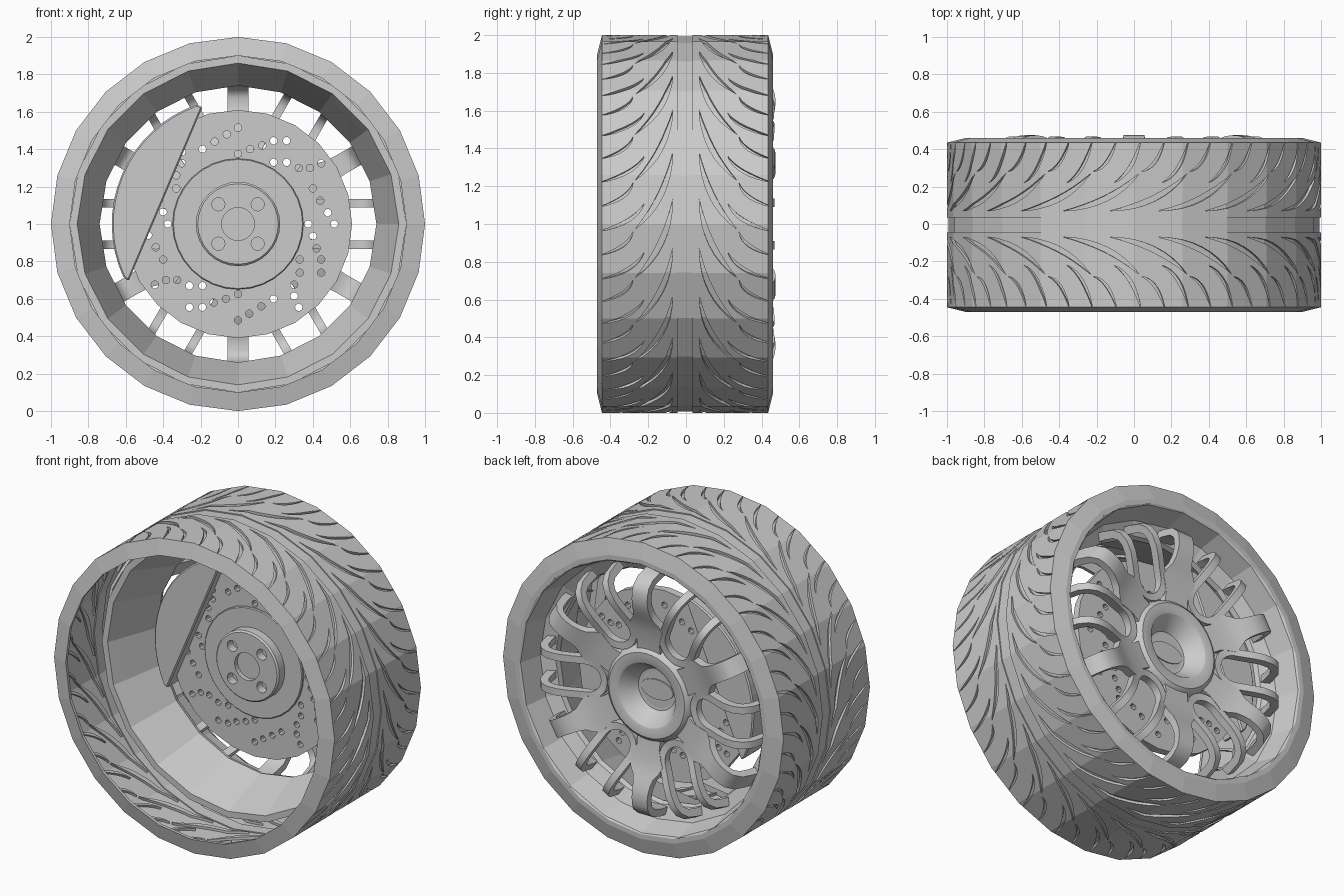
import bpy, bmesh, math
from mathutils import Matrix, Vector

if "Cube" in bpy.data.objects:
    bpy.data.objects.remove(bpy.data.objects["Cube"])

grey = bpy.data.materials.new("plain_grey")
grey.use_nodes = True
grey.diffuse_color = (0.6, 0.6, 0.6, 1)
grey.node_tree.nodes["Principled BSDF"].inputs["Base Color"].default_value = (0.6, 0.6, 0.6, 1)


def finish(name, bm, smooth=None, recalc=True):
    """Turn a bmesh into an object centred on the axle height."""
    if recalc:
        bmesh.ops.recalc_face_normals(bm, faces=bm.faces)
    mesh = bpy.data.meshes.new(name)
    bm.to_mesh(mesh)
    bm.free()
    obj = bpy.data.objects.new(name, mesh)
    bpy.context.collection.objects.link(obj)
    mesh.materials.append(grey)
    obj.location.z = 1
    shade(obj, smooth)
    return obj


def shade(obj, angle):
    if angle:
        obj.data.polygons.foreach_set("use_smooth", [True] * len(obj.data.polygons))
        obj.data.set_sharp_from_angle(angle=math.radians(angle))


def bake(obj):
    graph = bpy.context.evaluated_depsgraph_get()
    mesh = bpy.data.meshes.new_from_object(obj.evaluated_get(graph))
    obj.modifiers.clear()
    obj.data = mesh


def cut(obj, cutter_bm):
    cutter = finish("cutter", cutter_bm)
    cutter.hide_render = True
    mod = obj.modifiers.new("cut", "BOOLEAN")
    mod.operation, mod.solver, mod.object = "DIFFERENCE", "EXACT", cutter
    mod.use_self = True
    bpy.context.view_layer.update()
    bake(obj)
    bpy.data.objects.remove(cutter)


def prism(bm, outline, low, high, place):
    """Extrude a 2D outline between two levels; place maps (a, b, level) to 3D."""
    rings = [[bm.verts.new(place(a, b, h)) for a, b in outline] for h in (low, high)]
    bm.faces.new(rings[0])
    bm.faces.new(rings[1][::-1])
    n = len(outline)
    for i in range(n):
        j = (i + 1) % n
        bm.faces.new((rings[0][i], rings[1][i], rings[1][j], rings[0][j]))


def along_y(a, b, h):
    return (a, h, b)


def circle(cx, cz, r, n):
    return [(cx + r * math.cos(math.tau * i / n), cz + r * math.sin(math.tau * i / n)) for i in range(n)]


def revolve(name, profile, sides, smooth=None):
    """Spin a (radius, y) profile about the axle."""
    bm = bmesh.new()
    verts = [bm.verts.new((0, y, r)) for r, y in profile]
    edges = [bm.edges.new(p) for p in zip(verts, verts[1:])]
    bmesh.ops.spin(bm, geom=verts + edges, cent=(0, 0, 0), axis=(0, 1, 0),
                   angle=math.tau, steps=sides, use_merge=True)
    bmesh.ops.remove_doubles(bm, verts=bm.verts, dist=0.0005)
    return finish(name, bm, smooth)


def bezier(p, c, q, n=8):
    p, c, q = Vector(p), Vector(c), Vector(q)
    return [p * (1 - t) ** 2 + c * 2 * t * (1 - t) + q * t * t for t in (i / n for i in range(n + 1))]


# Tyre tread: one flat segment is grooved, then repeated round the axle
SEGMENTS = 24
apothem = math.cos(math.pi / SEGMENTS)
pitch = 2 * math.sin(math.pi / SEGMENTS)
front, back = -0.445, 0.435
bm = bmesh.new()
prism(bm, [(-pitch, front), (pitch, front), (pitch, back), (-pitch, back)],
      apothem - 0.04, apothem, lambda a, b, h: (a, b, h))
tread = finish("tyre_tread", bm)
bm = bmesh.new()
leaf = ((0, 0.07), (0.28, 0.075), (0.24, 0.125), (0.42, 0.27))
long_sipe = ((0.02, 0.22), (0.14, 0.26), (0.11, 0.28), (0.17, 0.46))
short_sipe = ((0.17, 0.28), (0.27, 0.29), (0.245, 0.31), (0.30, 0.46))
for side in (1, -1):
    for k in range(-4, 4):
        for p, c1, c2, q in (leaf, long_sipe, short_sipe):
            outline = bezier(p, c1, q) + bezier(p, c2, q)[-2:0:-1]
            prism(bm, [(u + k * pitch, v * side) for u, v in outline],
                  apothem - 0.016, apothem + 0.05, lambda a, b, h: (a, b, h))
prism(bm, [(-1, -0.045), (1, -0.045), (1, 0.035), (-1, 0.035)],
      apothem - 0.007, apothem + 0.05, lambda a, b, h: (a, b, h))
cut(tread, bm)

unit = bmesh.new()
unit.from_mesh(tread.data)
for s in (1, -1):
    bmesh.ops.bisect_plane(unit, geom=unit.verts[:] + unit.edges[:] + unit.faces[:],
                           plane_co=(s * pitch / 2, 0, 0), plane_no=(s, 0, 0), clear_outer=True)
inner = [f for f in unit.faces if f.calc_center_median().z < apothem - 0.035
         or abs(f.normal.y) > 0.99 and f.calc_center_median().z < apothem - 0.017]
bmesh.ops.delete(unit, geom=inner, context="FACES")
for v in unit.verts:
    v.co.x *= v.co.z / apothem
segment = bpy.data.meshes.new("segment")
unit.to_mesh(segment)
unit.free()
bm = bmesh.new()
for k in range(SEGMENTS):
    start = len(bm.verts)
    bm.from_mesh(segment)
    bm.verts.ensure_lookup_table()
    bmesh.ops.rotate(bm, verts=bm.verts[start:], cent=(0, 0, 0),
                     matrix=Matrix.Rotation(math.tau * (k + 0.5) / SEGMENTS, 3, "Y"))
bmesh.ops.remove_doubles(bm, verts=bm.verts, dist=0.0002)
bm.to_mesh(tread.data)
bm.free()
bpy.data.meshes.remove(segment)

# Sidewalls and rim barrel
revolve("front_sidewall", [(0.985, front), (1, front), (0.9, -0.47), (0.9, -0.45)], SEGMENTS)
revolve("back_sidewall", [(0.985, back), (1, back), (0.9, 0.46), (0.87, 0.46)], SEGMENTS)
revolve("rim", [(0.9, -0.06), (0.9, -0.1), (0.86, -0.1), (0.83, -0.02), (0.74, 0.23),
                (0.75, 0.26), (0.83, 0.3), (0.865, 0.45), (0.88, 0.46)], 20)


# Spokes: ribbons following a curved height, wide at the hub and hooked into the rim
def height(r):
    knots = [(0.2, 0.37), (0.34, 0.385), (0.46, 0.41), (0.54, 0.445), (0.6, 0.467), (0.66, 0.475),
             (0.71, 0.46), (0.745, 0.42), (0.765, 0.35), (0.78, 0.25)]
    for (r0, y0), (r1, y1) in zip(knots, knots[1:]):
        if r <= r1:
            return y0 + (y1 - y0) * max(0, (r - r0) / (r1 - r0))
    return knots[-1][1]


def ribbon(bm, path, widths, drop, turn):
    rot = Matrix.Rotation(turn, 3, "Y")
    rows = []
    for i, p in enumerate(path):
        a, b = path[max(i - 1, 0)], path[min(i + 1, len(path) - 1)]
        t = (b - a).normalized()
        side = Vector((-t.y, t.x)) * widths[i] / 2
        rows.append([bm.verts.new(rot @ Vector((q.x, height(p.length) - drop, q.y)))
                     for q in (p - side, p + side)])
    for (a, b), (c, d) in zip(rows, rows[1:]):
        bm.faces.new((a, b, d, c))


def spoke_object(name, bm, thickness):
    obj = finish(name, bm, recalc=False)
    mod = obj.modifiers.new("thickness", "SOLIDIFY")
    mod.thickness, mod.offset = thickness, 0
    bpy.context.view_layer.update()
    bake(obj)
    bm = bmesh.new()
    bm.from_mesh(obj.data)
    bmesh.ops.recalc_face_normals(bm, faces=bm.faces)
    bm.to_mesh(obj.data)
    bm.free()
    shade(obj, 40)


wide = [(0.2, 0.24), (0.27, 0.17), (0.34, 0.16), (0.4, 0.2), (0.44, 0.235), (0.48, 0.2), (0.52, 0.14),
        (0.56, 0.12), (0.6, 0.113), (0.64, 0.11), (0.68, 0.11), (0.71, 0.11), (0.745, 0.11),
        (0.765, 0.11), (0.78, 0.11)]
bm = bmesh.new()
for k in range(6):
    ribbon(bm, [Vector((r, 0)) for r, w in wide], [w for r, w in wide], 0.02, math.radians(30 + 60 * k))
spoke_object("main_spokes", bm, 0.045)

half = 0.112
arm = [Vector((x, half)) for x in (0.774, 0.758, 0.738, 0.705, 0.66, 0.6, 0.54, 0.48)]
bend = [Vector((0.43 + half * math.cos(a), half * math.sin(a)))
        for a in (math.radians(90 + 18 * i) for i in range(11))]
loop = arm + bend + [Vector((p.x, -p.y)) for p in reversed(arm)]
bm = bmesh.new()
for k in range(6):
    ribbon(bm, loop, [0.045] * len(loop), 0.028, math.radians(60 * k))
spoke_object("loop_spokes", bm, 0.05)

# Hub on the outer face, with a dished centre and a plain oval badge
revolve("hub", [(0, 0.29), (0.13, 0.29), (0.2, 0.395), (0.21, 0.4), (0.27, 0.4), (0.29, 0.385),
                (0.31, 0.34), (0, 0.34 - 0.08)], 40, 35)
bm = bmesh.new()
prism(bm, [(x, z * 0.55) for x, z in circle(0, 0, 0.115, 32)], 0.289, 0.297, along_y)
finish("hub_badge", bm)

# Brake disc with curved rows of drilled holes
disc = revolve("brake_disc", [(0, 0.17), (0.61, 0.17), (0.61, 0.22), (0, 0.22)], 24)
rows = (((0, 0.375), (0.065, 0.4), (0.13, 0.42), (0.19, 0.445)),
        ((0, 0.515), (-0.06, 0.48), (-0.125, 0.44), (-0.19, 0.4)),
        ((0.19, 0.33), (0.26, 0.33), (0.325, 0.3), (0.385, 0.3)),
        ((0.26, 0.445), (0.445, 0.325)))
bm = bmesh.new()
for x, z in [h for row in rows for h in row]:
    for _ in range(4):
        prism(bm, circle(x, z, 0.02, 10), 0.1, 0.3, along_y)
        x, z = z, -x
cut(disc, bm)
revolve("disc_hat", [(0, 0.155), (0.345, 0.155), (0.35, 0.16), (0.35, 0.18)], 32)
revolve("axle", [(0.2, 0.2), (0.2, 0.3)], 24, 35)

# Mounting flange with four bolt holes
flange = revolve("mounting_flange", [(0, 0.09), (0.215, 0.09), (0.225, 0.1), (0.225, 0.16), (0, 0.16)], 32, 30)
bm = bmesh.new()
for sx in (1, -1):
    for sz in (1, -1):
        prism(bm, circle(0.105 * sx, 0.105 * sz, 0.035, 16), 0.0, 0.145, along_y)
prism(bm, circle(0, 0, 0.088, 24), 0.0, 0.12, along_y)
cut(flange, bm)

# Brake caliper: a rounded segment straddling the disc
bm = bmesh.new()
arc = [(0.675 * math.cos(math.radians(a)), 0.675 * math.sin(math.radians(a))) for a in range(109, 206, 6)]
prism(bm, [(-0.19, 0.625)] + arc + [(-0.585, -0.305)], 0.11, 0.28, along_y)
caliper = finish("brake_caliper", bm)
bev = caliper.modifiers.new("soft_edge", "BEVEL")
bev.width, bev.segments = 0.008, 1
